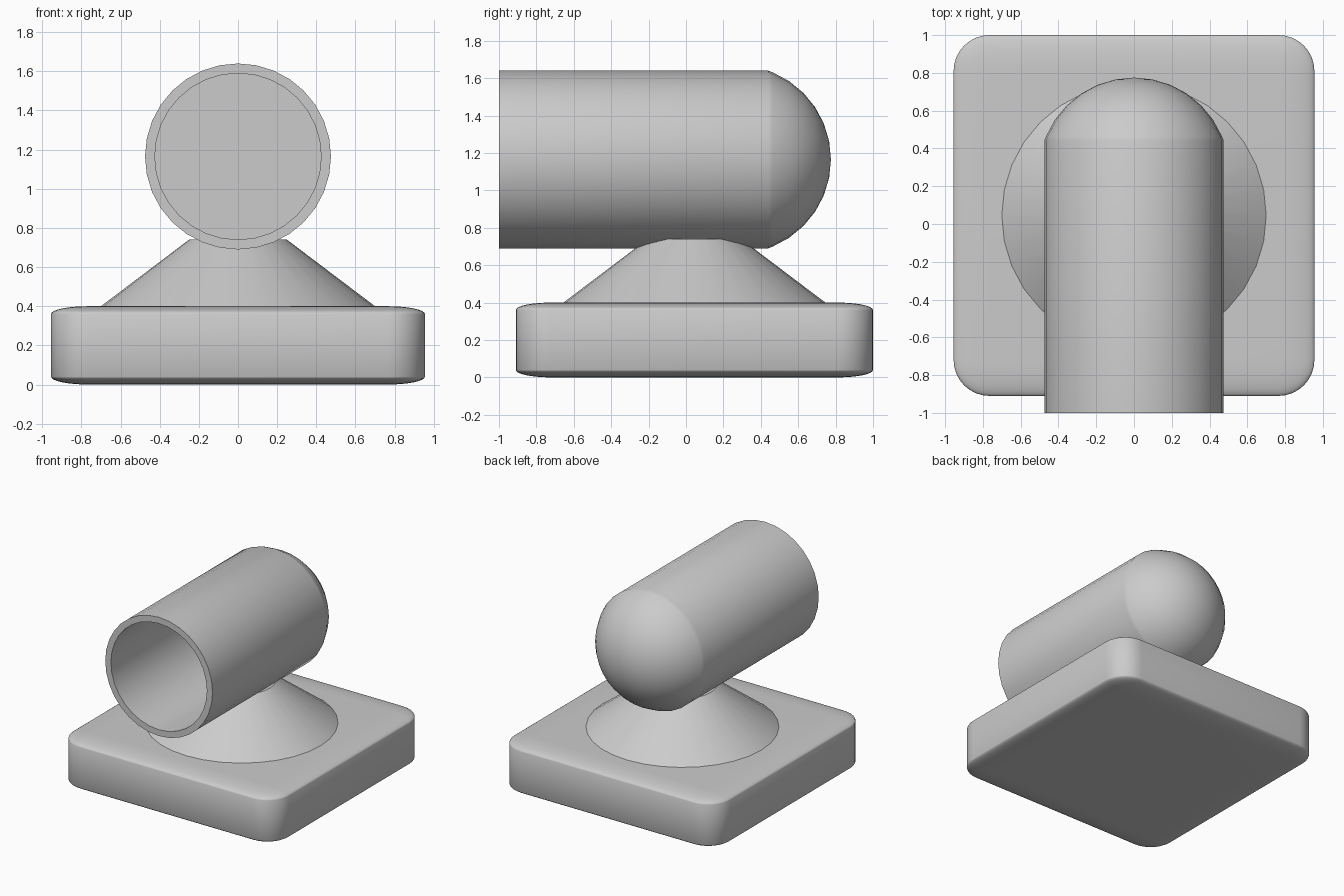
import bpy, bmesh, math
from math import radians, sin, cos

if "Cube" in bpy.data.objects:
    bpy.data.objects.remove(bpy.data.objects["Cube"])


def shade(obj):
    bpy.ops.object.select_all(action='DESELECT')
    obj.select_set(True)
    bpy.context.view_layer.objects.active = obj
    bpy.ops.object.shade_smooth_by_angle(angle=radians(30))


def lathe(name, profile, location, rotation=(0, 0, 0), sides=32):
    """Revolve a (radius, height) profile around local z."""
    bm = bmesh.new()
    verts = [bm.verts.new((r, 0, h)) for r, h in profile]
    edges = [bm.edges.new(pair) for pair in zip(verts, verts[1:])]
    bmesh.ops.spin(bm, geom=verts + edges, cent=(0, 0, 0), axis=(0, 0, 1),
                   angle=math.tau, steps=sides, use_duplicate=False)
    bmesh.ops.remove_doubles(bm, verts=bm.verts, dist=1e-4)
    bmesh.ops.recalc_face_normals(bm, faces=bm.faces)
    mesh = bpy.data.meshes.new(name)
    bm.to_mesh(mesh)
    bm.free()
    obj = bpy.data.objects.new(name, mesh)
    bpy.context.collection.objects.link(obj)
    obj.location, obj.rotation_euler = location, rotation
    shade(obj)
    return obj


# Base: rounded cube squashed flat, so its corners squash with it
width, height = 1.91, 0.4
bpy.ops.mesh.primitive_cube_add(size=width, location=(0, 0.045, height / 2))
base = bpy.context.object
base.name = "base"
bm = bmesh.new()
bm.from_mesh(base.data)
bmesh.ops.bevel(bm, geom=bm.edges[:], offset=0.19, segments=8, profile=0.5,
                affect='EDGES')
bm.to_mesh(base.data)
bm.free()
base.scale.z = height / width
shade(base)

# Cone pedestal
lathe("pedestal", [(0, 0.39), (0.70, 0.39), (0.70, 0.40), (0.25, 0.74), (0, 0.74)],
      (0, 0.045, 0))

# Open tube along y with a domed back end
outer, inner, seam, front = 0.475, 0.425, 0.44, -1.0
dome_r, dome_y = 0.504, 0.271
dome = [(dome_r * sin(radians(11.25 * i)), dome_y + dome_r * cos(radians(11.25 * i)))
        for i in range(6, -1, -1)]
lathe("tube", [(0, seam), (inner, seam), (inner, front), (outer, front),
               (outer, seam)] + dome, (0, 0, 1.165), (radians(-90), 0, 0))
